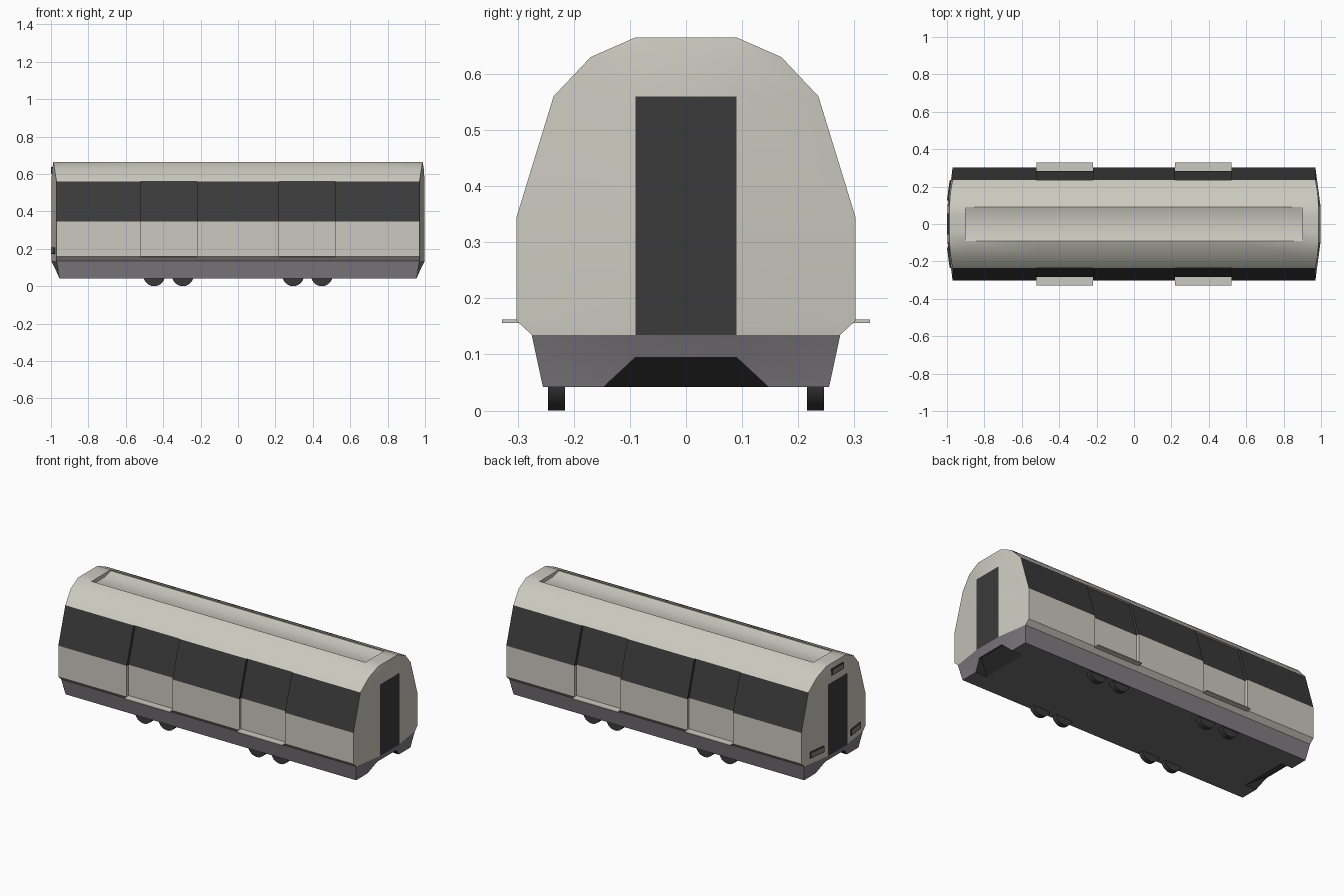
import bpy, bmesh, math
from mathutils import Matrix

if "Cube" in bpy.data.objects:
    bpy.data.objects.remove(bpy.data.objects["Cube"])


def material(name, rgb):
    m = bpy.data.materials.new(name)
    m.diffuse_color = (*rgb, 1)
    m.use_nodes = True
    m.node_tree.nodes["Principled BSDF"].inputs["Base Color"].default_value = m.diffuse_color
    return m


LIGHT = material("warm_light_grey", (0.60, 0.59, 0.525))
DARK = material("charcoal", (0.042, 0.042, 0.042))
SKIRT = material("skirt_grey", (0.225, 0.212, 0.23))
FLOOR = material("floor_grey", (0.16, 0.16, 0.16))


def finish(name, bm, mats, angle=30):
    me = bpy.data.meshes.new(name)
    bm.to_mesh(me)
    bm.free()
    ob = bpy.data.objects.new(name, me)
    bpy.context.collection.objects.link(ob)
    for m in mats:
        me.materials.append(m)
    bpy.ops.object.select_all(action='DESELECT')
    ob.select_set(True)
    bpy.context.view_layer.objects.active = ob
    bpy.ops.object.shade_smooth_by_angle(angle=math.radians(angle), keep_sharp_edges=True)
    return ob


def box(name, centre, size, mat, rot_z=0):
    bm = bmesh.new()
    bmesh.ops.create_cube(bm, size=1, matrix=Matrix.Translation(centre)
                          @ Matrix.Rotation(rot_z, 4, 'Z')
                          @ Matrix.Diagonal((*size, 1)))
    return finish(name, bm, [mat])


# Half cross-section, bottom to top; repeated points open into recesses
PLAIN = [(.255, .042), (.275, .135), (.302, .16), (.302, .16), (.302, .345),
         (.236, .56), (.236, .56), (.17, .63), (.09, .665), (.09, .665), (.04, .665)]
ROOF = PLAIN[:9] + [(.09, .659), (.04, .643)]
DOOR = ROOF[:3] + [(.284, .16), (.284, .345), (.221, .56)] + ROOF[6:]


def edge_x(z):
    if z < .135:
        return .955 + .015 * (z - .042) / .093
    return .97 + .017 * max(0, (z - .56) / .105)


bm = bmesh.new()


def ring(half, x):
    full = half + [(-y, z) for y, z in reversed(half)]
    return [bm.verts.new((x if abs(x) < .95 else math.copysign(edge_x(z), x), y, z))
            for y, z in full]


# Body shell lofted along the car, with door and roof recesses
right_half = [(0, ROOF), (.22, ROOF), (.22, DOOR), (.52, DOOR), (.52, ROOF),
              (.9, ROOF), (.9, PLAIN), (.97, PLAIN)]
stations = [(-x, p) for x, p in reversed(right_half[1:])] + right_half
rings = [ring(p, x) for x, p in stations]
for a, b in zip(rings, rings[1:]):
    for i in range(len(a) - 1):
        bm.faces.new((a[i], a[i + 1], b[i + 1], b[i]))

# Bulged ends: rows of (z, outer y, inner y, centre x); the middle column holds the door
ROWS = [(.042, .255, .147, .955), (.095, .2664, .09, .978), (.135, .275, .09, .998),
        (.16, .302, .09, .998), (.345, .302, .09, .998), (.56, .236, .09, .998),
        (.63, .17, .09, .993), (.665, .09, .089, .987)]
notch_rim = {}
for s in (-1, 1):
    grid = []
    for z, yo, yi, xc in ROWS:
        grid.append([bm.verts.new((s * x, y, z)) for x, y in
                     ((edge_x(z), yo), (xc, yi), (xc, -yi), (edge_x(z), -yo))])
    for r, (a, b) in enumerate(zip(grid, grid[1:])):
        for c in range(3):
            if r == 0 and c == 1:
                continue
            f = bm.faces.new((a[c], a[c + 1], b[c + 1], b[c]))
            if c == 1 and 2 <= r <= 4:
                f.material_index = 1
    # Coupler notch with a sloping back
    outer = [grid[0][1], grid[1][1], grid[1][2], grid[0][2]]
    inner = [bm.verts.new((s * (.965 if v.co.z > .05 else .88), v.co.y, v.co.z))
             for v in outer]
    for i in range(3):
        f = bm.faces.new((outer[i], outer[i + 1], inner[i + 1], inner[i]))
        f.material_index = 1
    bm.faces.new(inner).material_index = 1
    notch_rim[s] = [grid[0][0], outer[0], inner[0], inner[3], outer[3], grid[0][3]]

# Floor around the notches
bm.faces.new(notch_rim[1] + notch_rim[-1][::-1]).material_index = 3
bmesh.ops.remove_doubles(bm, verts=bm.verts[:], dist=.0005)
bmesh.ops.recalc_face_normals(bm, faces=bm.faces[:])

# Colour by height and direction
for f in bm.faces:
    c, n = f.calc_center_median(), f.normal
    if f.material_index:
        continue
    jamb = abs(n.x) > .99 and abs(c.x) < .9 and abs(c.y) > .2
    if .345 < c.z < .56 and (abs(n.y) > .8 or jamb):
        f.material_index = 1
    elif c.z < .134:
        f.material_index = 2

# Crisp edges where the colour changes
for e in bm.edges:
    if len({f.material_index for f in e.link_faces}) > 1:
        e.smooth = False
finish("car_body", bm, [LIGHT, DARK, SKIRT, FLOOR])

# Door steps and wheels
for sy in (-1, 1):
    for x in (-.37, .37):
        box("door_step", (x, sy * .304, .159), (.3, .048, .006), LIGHT)
    for x in (-.448, -.295, .295, .448):
        bm = bmesh.new()
        bmesh.ops.create_cone(bm, cap_ends=True, segments=24, radius1=.058, radius2=.058,
                              depth=.03, matrix=Matrix.Translation((x, sy * .231, .058))
                              @ Matrix.Rotation(math.pi / 2, 4, 'X'))
        finish("wheel", bm, [DARK])

# Lamps and sign on the left end
for name, y, z, x, rot in (("end_lamp", .18, .19, -.986, -.13),
                           ("end_lamp", -.18, .19, -.986, .13),
                           ("end_sign", 0, .618, -.994, 0)):
    box(name + "_frame", (x, y, z), (.012, .11, .036), DARK, rot)
    box(name + "_face", (x - .004, y, z), (.006, .098, .026), SKIRT, rot)
